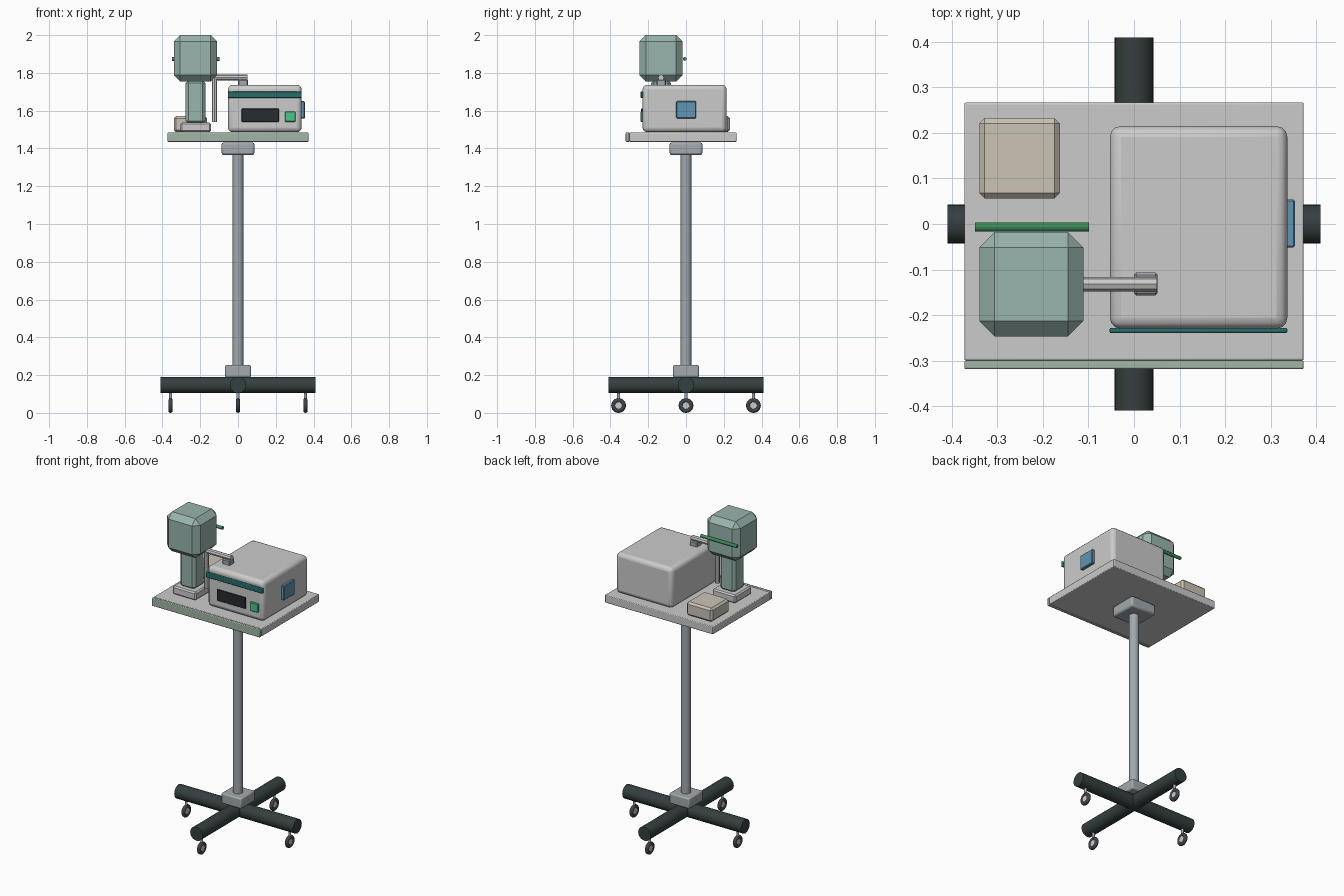
import bpy, math
from mathutils import Vector

if "Cube" in bpy.data.objects:
    bpy.data.objects.remove(bpy.data.objects["Cube"])


def material(name, rgb):
    m = bpy.data.materials.new(name)
    m.diffuse_color = (*rgb, 1)
    m.use_nodes = True
    m.node_tree.nodes["Principled BSDF"].inputs["Base Color"].default_value = m.diffuse_color
    return m


DARK = material("dark_metal", (0.035, 0.05, 0.05))
RUBBER = material("rubber", (0.05, 0.055, 0.06))
STEEL = material("steel", (0.36, 0.40, 0.43))
BODY = material("sage_green", (0.32, 0.46, 0.42))
TRIM = material("pale_green", (0.36, 0.46, 0.38))
TEAL = material("dark_teal", (0.02, 0.15, 0.14))
BLACK = material("screen_black", (0.02, 0.025, 0.03))
GREEN = material("button_green", (0.08, 0.55, 0.25))
ROD = material("rod_green", (0.05, 0.25, 0.10))
BLUE = material("panel_blue", (0.12, 0.30, 0.45))
BEIGE = material("beige", (0.60, 0.55, 0.47))


def finish(o, name, mat):
    o.name = name
    if mat:
        o.data.materials.append(mat)
    return o


def box(name, x, y, z, mat=None, bevel=0.0, segments=1):
    """Box from (min, max) ranges with an optional bevel."""
    bpy.ops.mesh.primitive_cube_add(
        size=1, location=[(r[0] + r[1]) / 2 for r in (x, y, z)])
    o = bpy.context.object
    o.scale = [r[1] - r[0] for r in (x, y, z)]
    bpy.ops.object.transform_apply(location=False, rotation=False, scale=True)
    if bevel:
        b = o.modifiers.new("bevel", 'BEVEL')
        b.width, b.segments = bevel, segments
        if segments > 1:
            bpy.ops.object.shade_smooth_by_angle(angle=math.radians(35))
    return finish(o, name, mat)


def rod(name, a, b, r, mat=None, sides=24):
    """Cylinder between two points."""
    a, b = Vector(a), Vector(b)
    bpy.ops.mesh.primitive_cylinder_add(
        vertices=sides, radius=r, depth=(b - a).length, location=(a + b) / 2,
        rotation=(b - a).to_track_quat('Z', 'Y').to_euler())
    o = bpy.context.object
    if sides > 12:
        bpy.ops.object.shade_smooth_by_angle(angle=math.radians(35))
    return finish(o, name, mat)


# Crossed base tubes
rod("base_leg_x", (-0.41, 0, 0.147), (0.41, 0, 0.147), 0.043, DARK)
rod("base_leg_y", (0, -0.41, 0.147), (0, 0.41, 0.147), 0.043, DARK)

# Four casters, all rolling along y
for i, (x, y) in enumerate([(0.357, 0), (-0.357, 0), (0, 0.357), (0, -0.357)], 1):
    rod(f"caster_stem_{i}", (x, y, 0.06), (x, y, 0.125), 0.008, STEEL, 12)
    bpy.ops.mesh.primitive_torus_add(
        major_radius=0.027, minor_radius=0.012, major_segments=24, minor_segments=10,
        location=(x, y, 0.039), rotation=(0, math.pi / 2, 0))
    bpy.ops.object.shade_smooth()
    finish(bpy.context.object, f"caster_tyre_{i}", RUBBER)
    rod(f"caster_hub_{i}", (x - 0.008, y, 0.039), (x + 0.008, y, 0.039), 0.019, None, 16)

# Column with collars
box("lower_collar", (-0.069, 0.069), (-0.069, 0.069), (0.188, 0.253), STEEL, 0.008, 2)
rod("pole", (0, 0, 0.2), (0, 0, 1.40), 0.029, STEEL)
box("upper_collar", (-0.087, 0.087), (-0.087, 0.087), (1.365, 1.432), STEEL, 0.012, 2)

# Tray
box("tray", (-0.373, 0.373), (-0.30, 0.267), (1.435, 1.484), None, 0.004, 2)
box("tray_front_trim", (-0.373, 0.373), (-0.319, -0.30), (1.435, 1.484), TRIM, 0.004, 2)

# Main unit
box("main_unit", (-0.053, 0.337), (-0.23, 0.215), (1.486, 1.737), None, 0.024, 3)
box("unit_band", (-0.054, 0.337), (-0.240, -0.228), (1.668, 1.702), TEAL, 0.004, 2)
box("unit_screen", (0.019, 0.216), (-0.237, -0.226), (1.541, 1.611), BLACK, 0.002)
box("unit_button", (0.248, 0.305), (-0.240, -0.226), (1.540, 1.596), GREEN, 0.004)
box("unit_side_panel", (0.332, 0.354), (-0.052, 0.054), (1.559, 1.650), BLUE, 0.004)

# Small box at the rear left
box("small_box", (-0.340, -0.163), (0.056, 0.233), (1.486, 1.571), BEIGE, 0.012)

# Upright device on the left
box("device_foot", (-0.304, -0.143), (-0.213, -0.052), (1.486, 1.537), None, 0.008)
box("device_neck", (-0.278, -0.172), (-0.185, -0.079), (1.530, 1.762), BODY, 0.016)
box("device_head", (-0.340, -0.111), (-0.247, -0.018), (1.754, 2.0), BODY, 0.034)
rod("device_rear_rod", (-0.349, -0.007, 1.874), (-0.099, -0.007, 1.874), 0.010, ROD, 12)

# Bent support arm and clip
rod("arm_post", (-0.124, -0.132, 1.54), (-0.124, -0.132, 1.786), 0.014, None, 8)
rod("arm_bar", (-0.124, -0.132, 1.775), (0.05, -0.132, 1.775), 0.016, None, 8)
box("arm_clip", (0.0, 0.052), (-0.157, -0.107), (1.732, 1.766), STEEL, 0.005)
